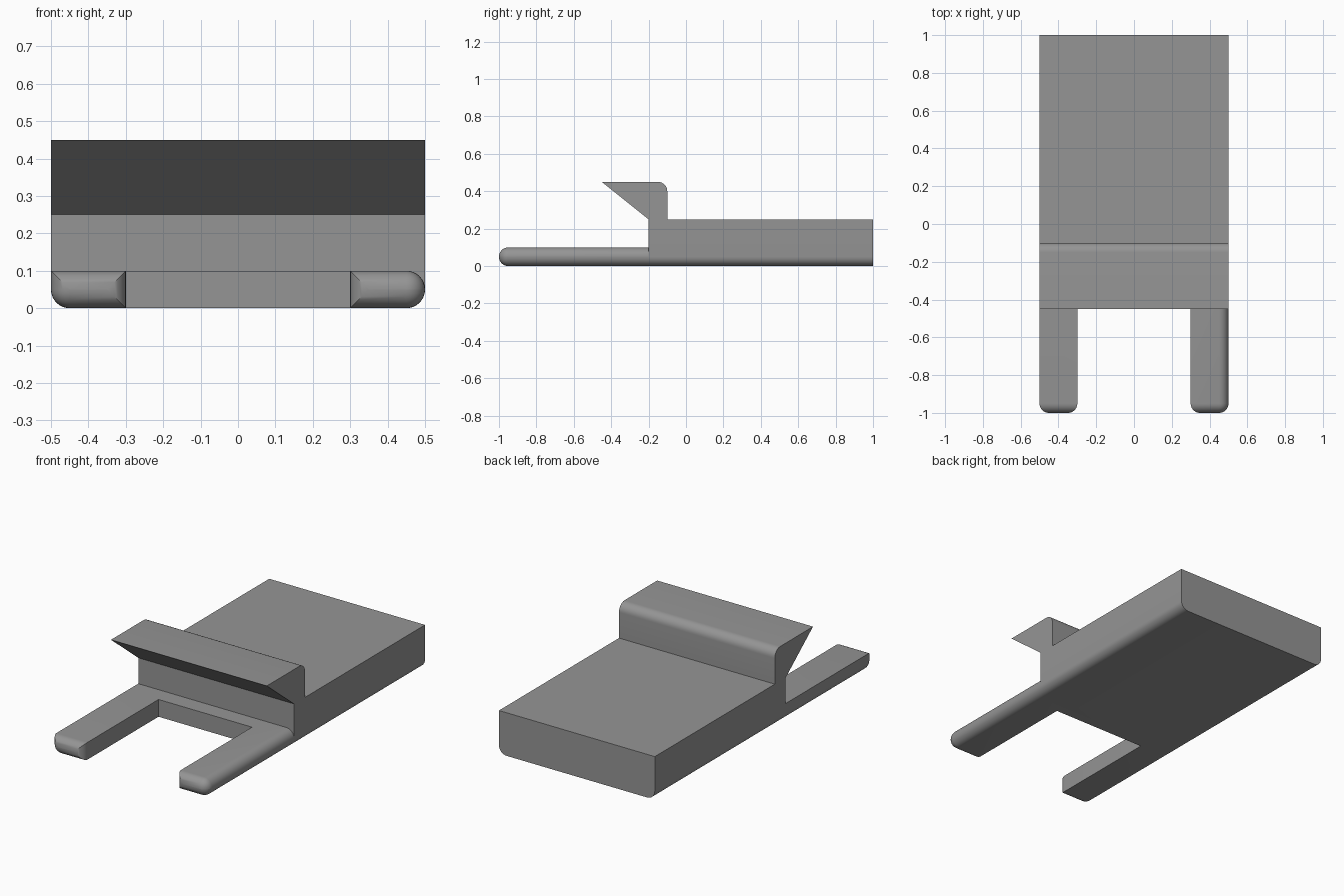
import bpy
import bmesh
from mathutils import Vector

if "Cube" in bpy.data.objects:
    bpy.data.objects.remove(bpy.data.objects["Cube"])

RADIUS = 0.0499  # just under half the fork thickness
SEGMENTS = 8

grey = bpy.data.materials.new("mid grey")
grey.diffuse_color = (0.3, 0.3, 0.3, 1.0)
grey.use_nodes = True
grey.node_tree.nodes["Principled BSDF"].inputs["Base Color"].default_value = grey.diffuse_color


def prism(points, axis_vector):
    """Extrude a closed outline along a vector."""
    bm = bmesh.new()
    base = bm.faces.new([bm.verts.new(p) for p in points])
    result = bmesh.ops.extrude_face_region(bm, geom=[base], use_keep_orig=True)
    moved = [g for g in result["geom"] if isinstance(g, bmesh.types.BMVert)]
    bmesh.ops.translate(bm, verts=moved, vec=Vector(axis_vector))
    bmesh.ops.recalc_face_normals(bm, faces=bm.faces)
    return bm


def round_edges(bm, rule):
    """Round every edge whose midpoint and direction satisfy the rule."""
    edges = []
    for e in bm.edges:
        a, b = e.verts[0].co, e.verts[1].co
        if rule((a + b) / 2, (b - a).normalized()):
            edges.append(e)
    bmesh.ops.bevel(bm, geom=edges, offset=RADIUS, offset_type='OFFSET',
                    segments=SEGMENTS, profile=0.5, affect='EDGES',
                    clamp_overlap=False)


def finish(bm, name):
    bmesh.ops.recalc_face_normals(bm, faces=bm.faces)
    mesh = bpy.data.meshes.new(name)
    bm.to_mesh(mesh)
    bm.free()
    mesh.materials.append(grey)
    obj = bpy.data.objects.new(name, mesh)
    bpy.context.collection.objects.link(obj)
    bpy.ops.object.select_all(action='DESELECT')
    obj.select_set(True)
    bpy.context.view_layer.objects.active = obj
    bpy.ops.object.shade_smooth_by_angle(angle=0.5)


# Main slab with overhanging lip: side profile extruded across the width
profile = [(-0.2, 0), (1, 0), (1, 0.25), (-0.1, 0.25),
           (-0.1, 0.45), (-0.45, 0.45), (-0.2, 0.25)]
body = prism([(-0.5, y, z) for y, z in profile], (1, 0, 0))


def body_rule(mid, d):
    bottom_side = abs(d.y) > 0.99 and mid.z < 0.01
    lip_back = abs(d.x) > 0.99 and mid.z > 0.4 and mid.y > -0.2
    return bottom_side or lip_back


round_edges(body, body_rule)
finish(body, "slab_with_lip")

# Two-pronged fork in front of the slab
outline = [(-0.5, -0.2), (-0.5, -1), (-0.3, -1), (-0.3, -0.3),
           (0.3, -0.3), (0.3, -1), (0.5, -1), (0.5, -0.2)]
fork = prism([(x, y, 0) for x, y in outline], (0, 0, 0.1))


def fork_rule(mid, d):
    tip = mid.y < -0.99
    bottom_side = abs(d.y) > 0.99 and abs(mid.x) > 0.49 and mid.z < 0.01
    top_right = abs(d.y) > 0.99 and mid.x > 0.49
    return tip or bottom_side or top_right


round_edges(fork, fork_rule)
# Open the hidden end that meets the slab
hidden = [f for f in fork.faces if all(v.co.y > -0.201 for v in f.verts)]
bmesh.ops.delete(fork, geom=hidden, context='FACES_ONLY')
finish(fork, "front_fork")
